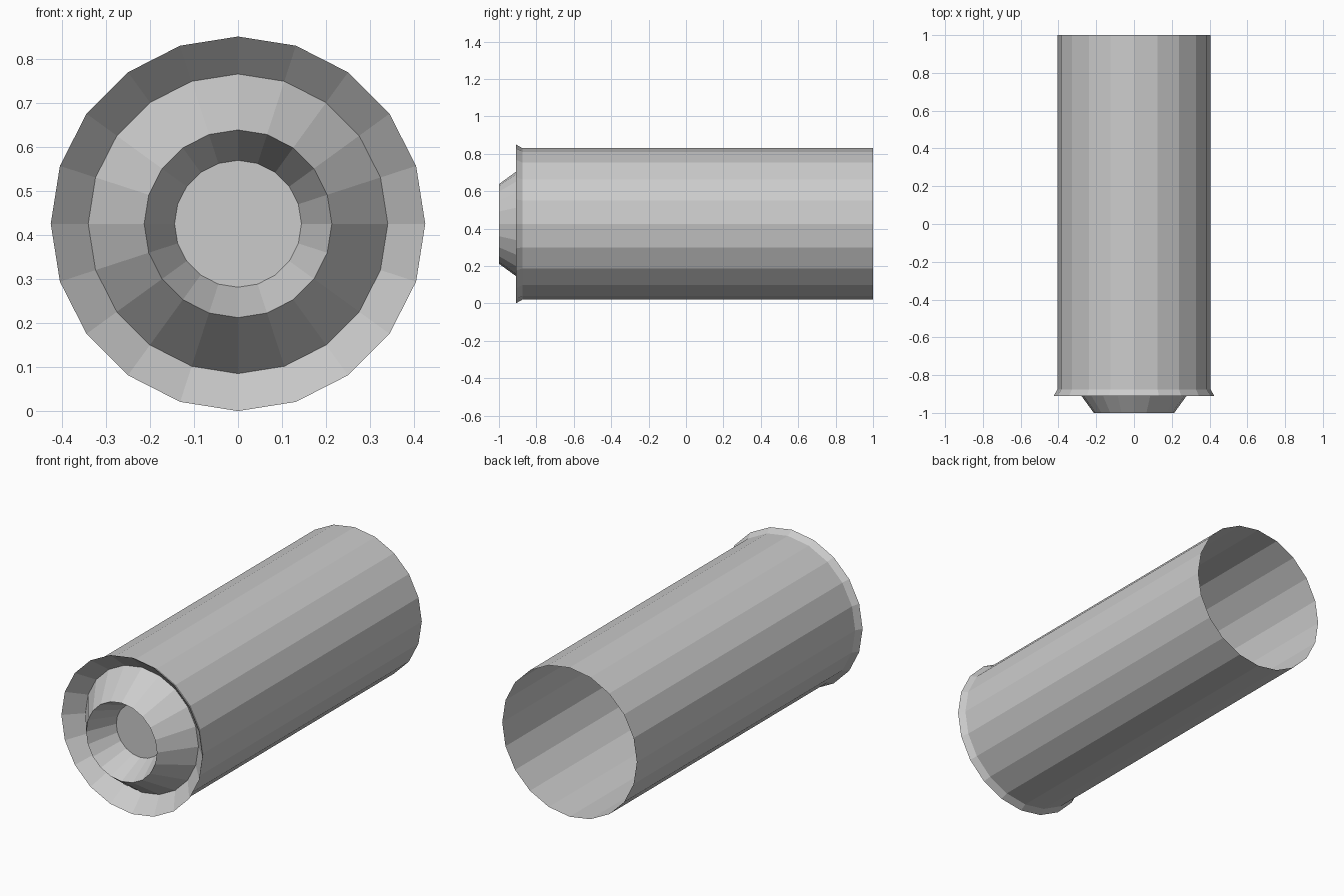
import bpy, bmesh, math

if "Cube" in bpy.data.objects:
    bpy.data.objects.remove(bpy.data.objects["Cube"])

SIDES = 20
CENTRE_Z = 0.425


def revolve(name, profile, cap_end=False):
    """Spin (radius, y) points around the y axis into flat-faced rings."""
    bm = bmesh.new()
    rings = []
    for r, y in profile:
        rings.append([bm.verts.new((r * math.sin(2 * math.pi * i / SIDES), y,
                                    CENTRE_Z + r * math.cos(2 * math.pi * i / SIDES)))
                      for i in range(SIDES)])
    for a, b in zip(rings, rings[1:]):
        for i in range(SIDES):
            j = (i + 1) % SIDES
            bm.faces.new((a[i], b[i], b[j], a[j]))
    if cap_end:
        bm.faces.new(rings[-1][::-1])
    mesh = bpy.data.meshes.new(name)
    bm.to_mesh(mesh)
    bm.free()
    obj = bpy.data.objects.new(name, mesh)
    bpy.context.collection.objects.link(obj)
    return obj


# One continuous shell: open back, long barrel, flared lip,
# recessed groove, protruding inner nozzle and its sunken end plate
revolve("barrel_and_nozzle", [
    (0.405, 1.0),
    (0.405, -0.875),
    (0.425, -0.91),
    (0.34, -0.825),
    (0.213, -1.0),
    (0.144, -0.84),
], cap_end=True)
